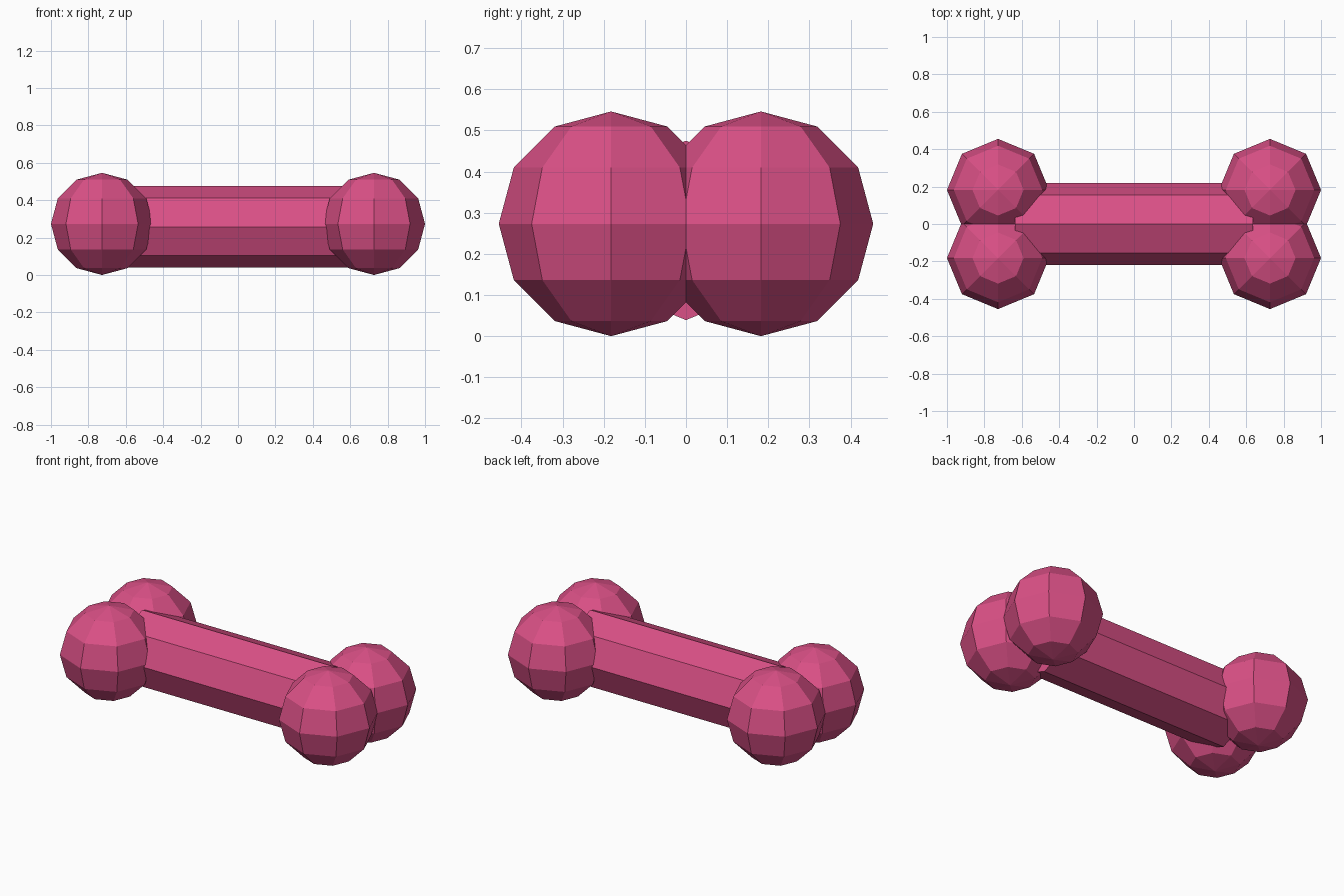
import bpy
import math

if "Cube" in bpy.data.objects:
    bpy.data.objects.remove(bpy.data.objects["Cube"])

PINK = bpy.data.materials.new("bone pink")
PINK.diffuse_color = (0.70, 0.08, 0.238, 1.0)
PINK.use_nodes = True
PINK.node_tree.nodes["Principled BSDF"].inputs["Base Color"].default_value = PINK.diffuse_color

R = 0.273            # knob radius
KNOB_X, KNOB_Y = 0.727, 0.182


def finish(name):
    ob = bpy.context.object
    ob.name = name
    ob.data.materials.append(PINK)
    bpy.ops.object.shade_flat()
    return ob


# Shaft: eight-sided bar along x, corner edge pointing up
bpy.ops.mesh.primitive_cylinder_add(
    vertices=8, radius=0.218, depth=1.272,
    location=(0, 0, 0.257), rotation=(0, math.radians(90), 0))
finish("shaft")

# Knobs: a pair of low-poly spheres at each end
for sx, end in ((-1, "left"), (1, "right")):
    for sy, side in ((-1, "front"), (1, "back")):
        bpy.ops.mesh.primitive_uv_sphere_add(
            segments=8, ring_count=6, radius=R,
            location=(sx * KNOB_X, sy * KNOB_Y, R))
        finish(f"knob_{end}_{side}")
